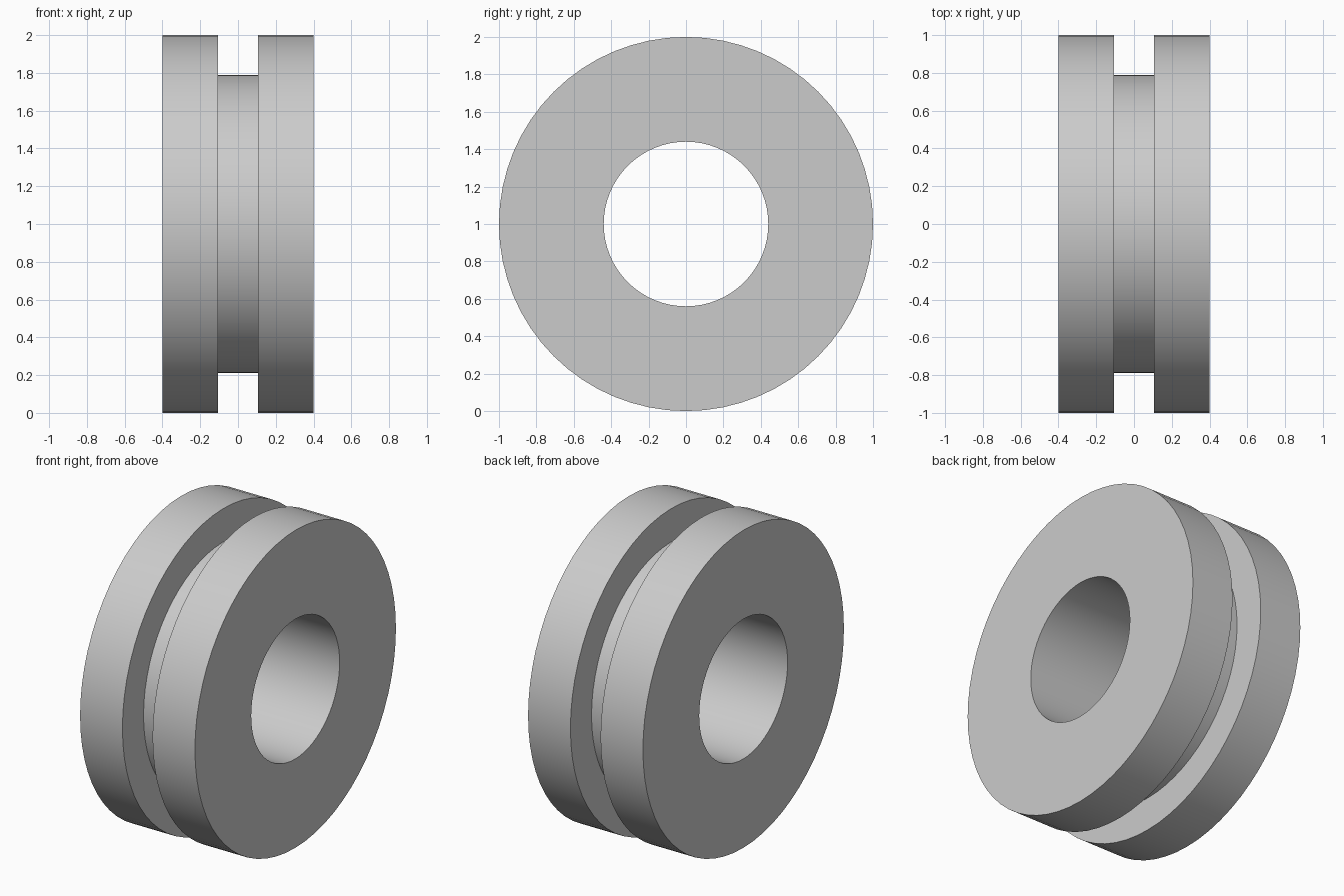
import bpy, bmesh
from math import tau
from mathutils import Matrix, Vector

cube = bpy.data.objects.get("Cube")
if cube:
    bpy.data.objects.remove(cube, do_unlink=True)

SEGMENTS = 64
CENTRE = Vector((0, 0, 1))

# Plain grey finish
grey = bpy.data.materials.new("plain grey")
grey.use_nodes = True
colour = (0.6, 0.6, 0.6, 1)
grey.diffuse_color = colour
grey.node_tree.nodes["Principled BSDF"].inputs["Base Color"].default_value = colour

# Half profile as (x, radius): bore, flange, groove; mirrored for the other side
half = [(0.4, 0.44), (0.4, 1.0), (0.105, 1.0), (0.105, 0.79)]
profile = half + [(-x, r) for x, r in reversed(half)]

# Revolve the closed profile around the x axis
bm = bmesh.new()
rings = []
for i in range(SEGMENTS):
    turn = Matrix.Rotation(tau * i / SEGMENTS, 3, 'X')
    rings.append([bm.verts.new(CENTRE + turn @ Vector((x, 0, r))) for x, r in profile])
for i, ring in enumerate(rings):
    following = rings[(i + 1) % SEGMENTS]
    for j in range(len(profile)):
        k = (j + 1) % len(profile)
        bm.faces.new((ring[j], ring[k], following[k], following[j]))
bmesh.ops.recalc_face_normals(bm, faces=bm.faces)

mesh = bpy.data.meshes.new("grooved_ring")
bm.to_mesh(mesh)
bm.free()
mesh.materials.append(grey)
ring_object = bpy.data.objects.new("grooved_ring", mesh)
bpy.context.collection.objects.link(ring_object)

# Smooth round surfaces, sharp rims
bpy.ops.object.select_all(action='DESELECT')
ring_object.select_set(True)
bpy.context.view_layer.objects.active = ring_object
bpy.ops.object.shade_smooth_by_angle()
